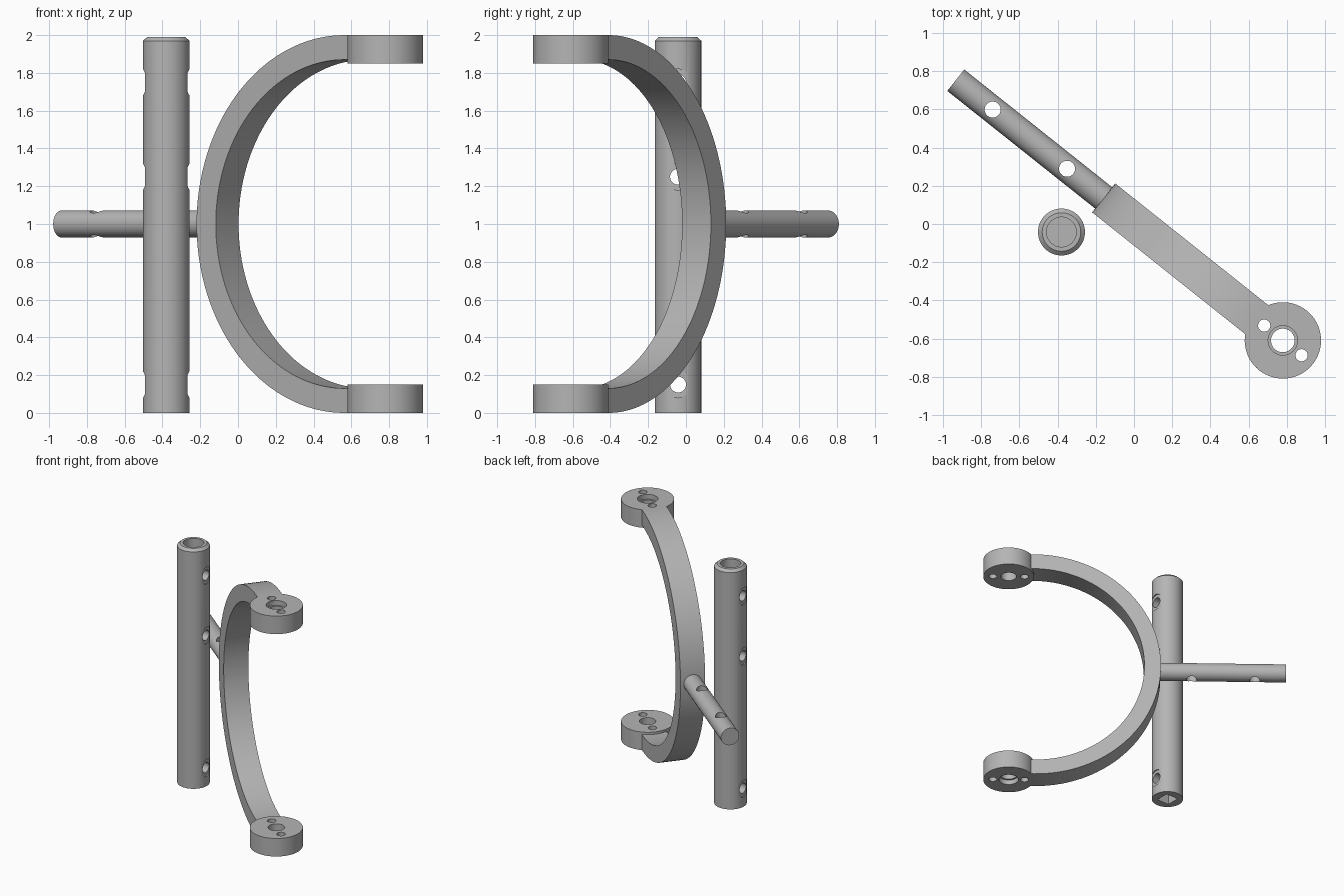
import bpy, bmesh, math
from mathutils import Matrix, Vector

if "Cube" in bpy.data.objects:
    bpy.data.objects.remove(bpy.data.objects["Cube"])

steel = bpy.data.materials.new("grey_steel")
steel.diffuse_color = (0.46, 0.46, 0.46, 1)
steel.use_nodes = True
steel.node_tree.nodes["Principled BSDF"].inputs["Base Color"].default_value = steel.diffuse_color


def add(name, bm):
    bmesh.ops.recalc_face_normals(bm, faces=bm.faces[:])
    me = bpy.data.meshes.new(name)
    bm.to_mesh(me)
    bm.free()
    me.materials.append(steel)
    ob = bpy.data.objects.new(name, me)
    bpy.context.collection.objects.link(ob)
    return ob


def cylinder(name, r, a, b, seg=48, turn=0.0):
    """Cylinder running from point a to point b."""
    a, b = Vector(a), Vector(b)
    bm = bmesh.new()
    rot = Vector((0, 0, 1)).rotation_difference(b - a).to_matrix().to_4x4()
    bmesh.ops.create_cone(bm, cap_ends=True, segments=seg, radius1=r, radius2=r,
                          depth=(b - a).length,
                          matrix=Matrix.Translation((a + b) / 2) @ rot @ Matrix.Rotation(turn, 4, 'Z'))
    return add(name, bm)


def activate(ob):
    bpy.ops.object.select_all(action='DESELECT')
    ob.select_set(True)
    bpy.context.view_layer.objects.active = ob


def combine(ob, other, op):
    m = ob.modifiers.new(op.lower(), 'BOOLEAN')
    m.operation, m.object, m.solver = op, other, 'EXACT'
    activate(ob)
    bpy.ops.object.modifier_apply(modifier=m.name)
    bpy.data.objects.remove(other)


def smooth(ob):
    activate(ob)
    bpy.ops.object.shade_smooth_by_angle(angle=math.radians(30))


# Yoke arch: C-shaped band, local x runs from the lug axis towards the rod
CX, OUT, INN, HALF, N = 0.20, 1.0, 0.87, 0.097, 72
angles = [math.radians(-90 + 180 * i / N) for i in range(N + 1)]


def arc(r):
    pts = [(CX + r * math.cos(a), 1 + r * math.sin(a)) for a in angles]
    return [(0.17, 1 - r)] + pts + [(0.17, 1 + r)]


bm = bmesh.new()
rows = [[bm.verts.new((x, y, z)) for x, z in arc(r)]
        for r, y in ((OUT, -HALF), (OUT, HALF), (INN, HALF), (INN, -HALF))]
for k in range(4):
    p, q = rows[k], rows[(k + 1) % 4]
    for i in range(len(p) - 1):
        bm.faces.new((p[i], p[i + 1], q[i + 1], q[i]))
for end in (0, -1):
    bm.faces.new([row[end] for row in rows])
yoke = add("yoke", bm)

# Round end lugs
for z in (0, 1.85):
    combine(yoke, cylinder("lug", 0.2, (0, 0, z), (0, 0, z + 0.15), 64), 'UNION')

# Rod behind the arch
combine(yoke, cylinder("rod", 0.0715, (1.12, 0, 1), (2.19, 0, 1)), 'UNION')

# Lug bores, outer counterbores and pin holes
for z, face in ((0.075, 0), (1.925, 2)):
    combine(yoke, cylinder("bore", 0.062, (0, 0, z - 0.1), (0, 0, z + 0.1), 40), 'DIFFERENCE')
    combine(yoke, cylinder("counterbore", 0.077, (0, 0, face - 0.04), (0, 0, face + 0.04), 40), 'DIFFERENCE')
    for x in (-0.125, 0.125):
        combine(yoke, cylinder("pin_hole", 0.032, (x, 0, z - 0.1), (x, 0, z + 0.1), 32), 'DIFFERENCE')

# Cross holes in the rod
for x in (1.445, 1.943):
    combine(yoke, cylinder("rod_hole", 0.042, (x, 0, 0.85), (x, 0, 1.15), 32), 'DIFFERENCE')

yoke.data.transform(Matrix.Translation((0.78, -0.61, 0)) @ Matrix.Rotation(math.radians(141.5), 4, 'Z'))
smooth(yoke)

# Upright post with chamfered top
PX, PY, PR, TOP = -0.38, -0.042, 0.123, 1.99
bm = bmesh.new()
prof = [bm.verts.new(c) for c in ((0, 0, 0), (PR, 0, 0), (PR, 0, TOP - 0.02), (PR - 0.022, 0, TOP), (0, 0, TOP))]
edges = [bm.edges.new(e) for e in zip(prof, prof[1:])]
bmesh.ops.spin(bm, geom=prof + edges, cent=(0, 0, 0), axis=(0, 0, 1), angle=2 * math.pi, steps=64)
bmesh.ops.remove_doubles(bm, verts=bm.verts[:], dist=1e-4)
post = add("post", bm)

# Round socket on top, square socket below
combine(post, cylinder("top_socket", 0.078, (0, 0, TOP - 0.12), (0, 0, TOP + 0.1)), 'DIFFERENCE')
combine(post, cylinder("square_socket", 0.08, (0, 0, -0.1), (0, 0, 0.1), 4, math.pi / 4), 'DIFFERENCE')

# Cross holes with shallow flat seats on both sides
for z in (0.15, 1.25, 1.75):
    combine(post, cylinder("cross_hole", 0.042, (-0.2, 0, z), (0.2, 0, z), 32), 'DIFFERENCE')
    for s in (-1, 1):
        combine(post, cylinder("seat", 0.07, (s * 0.113, 0, z), (s * 0.2, 0, z)), 'DIFFERENCE')

post.data.transform(Matrix.Translation((PX, PY, 0)))
smooth(post)
